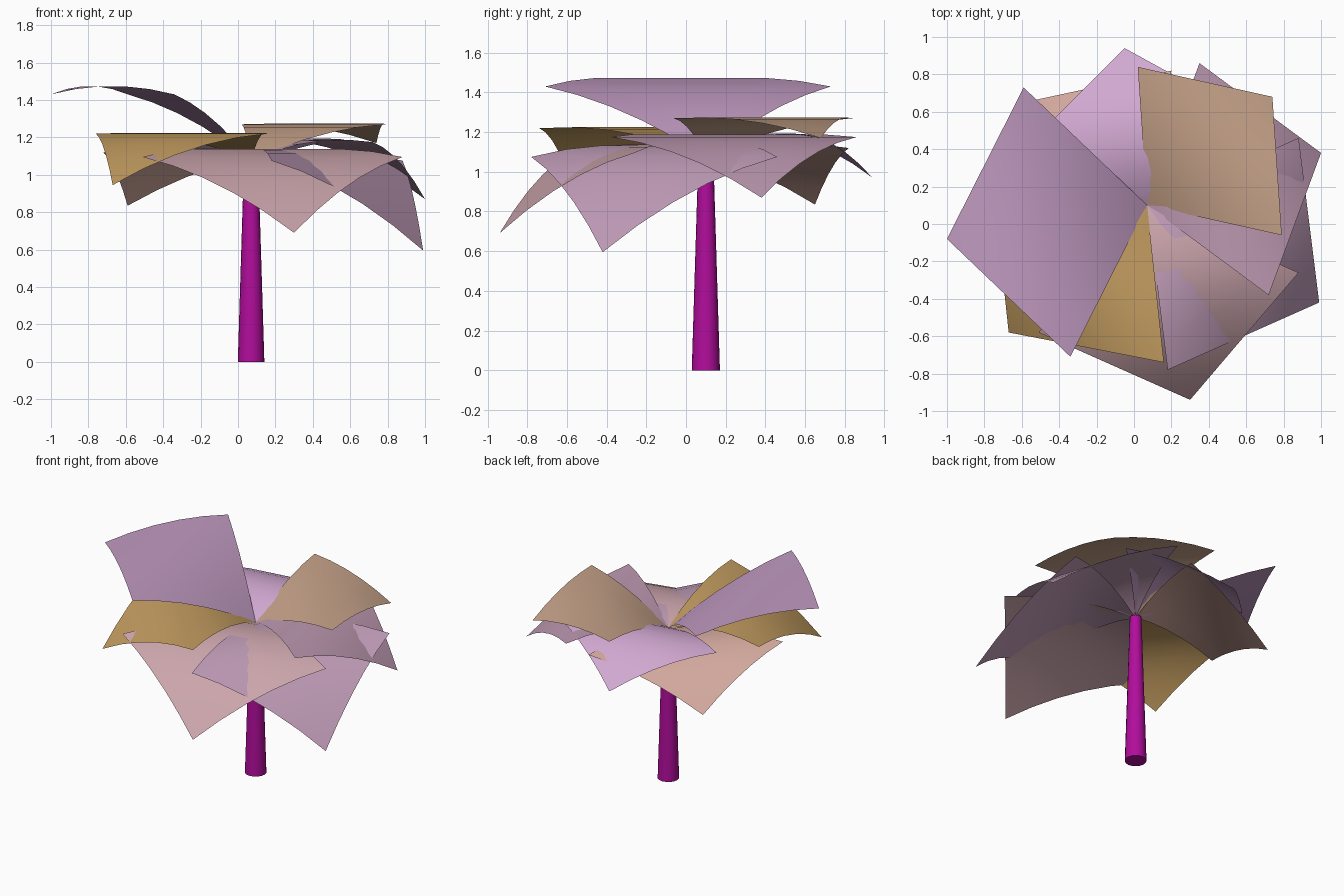
import bpy, bmesh, math

if "Cube" in bpy.data.objects:
    bpy.data.objects.remove(bpy.data.objects["Cube"])

CX, CY, TOP = 0.07, 0.10, 1.075   # trunk axis and crown height
N = 5                             # cells along each side of a leaf


def material(name, rgb):
    m = bpy.data.materials.new(name)
    m.diffuse_color = (*rgb, 1)
    m.use_nodes = True
    m.node_tree.nodes["Principled BSDF"].inputs["Base Color"].default_value = m.diffuse_color
    return m


def finish(name, bm, mat):
    me = bpy.data.meshes.new(name)
    bm.to_mesh(me)
    bm.free()
    me.materials.append(mat)
    for p in me.polygons:
        p.use_smooth = True
    ob = bpy.data.objects.new(name, me)
    bpy.context.collection.objects.link(ob)
    return ob


# Leaf: a square with one corner on the trunk, bent along its diagonal
def leaf(name, side_a, side_b, z_mid, z_tip, rgb):
    ax, ay = side_a[0] - CX, side_a[1] - CY
    bx, by = side_b[0] - CX, side_b[1] - CY
    d1, d2 = z_mid - TOP, z_tip - TOP
    drop = d1 - d2 / 2
    rise = d1 + drop
    bm = bmesh.new()
    grid = []
    for i in range(N + 1):
        row = []
        for j in range(N + 1):
            u, v = i / N, j / N
            s = u + v
            row.append(bm.verts.new((CX + u * ax + v * bx, CY + u * ay + v * by,
                                     TOP + rise * s - drop * s * s)))
        grid.append(row)
    # split every cell across the bend so the creases run straight
    for i in range(N):
        for j in range(N):
            p, q = grid[i + 1][j], grid[i][j + 1]
            bm.faces.new((grid[i][j], p, q))
            bm.faces.new((p, grid[i + 1][j + 1], q))
    bmesh.ops.recalc_face_normals(bm, faces=bm.faces)
    if sum(f.normal.z for f in bm.faces) < 0:
        bmesh.ops.reverse_faces(bm, faces=bm.faces)
    finish(name, bm, material(name + "_colour", [c ** 1.6 for c in rgb]))


# Trunk: tapered cylinder
bm = bmesh.new()
bmesh.ops.create_cone(bm, cap_ends=True, segments=16, radius1=0.071, radius2=0.038, depth=TOP)
bmesh.ops.translate(bm, verts=bm.verts, vec=(CX, CY, TOP / 2))
trunk = finish("trunk", bm, material("trunk_colour", (0.44, 0.004, 0.33)))
bpy.context.view_layer.objects.active = trunk
trunk.select_set(True)
bpy.ops.object.shade_smooth_by_angle(angle=math.radians(40))

# Crown: eight leaves (two side corners, their height, tip height)
leaf("leaf_left", (-0.59, 0.73), (-0.34, -0.71), 1.43, 1.43, (0.68, 0.50, 0.68))
leaf("leaf_back_left", (0.20, 0.82), (-0.72, -0.07), 1.12, 0.835, (0.78, 0.57, 0.52))
leaf("leaf_back", (-0.55, 0.44), (0.57, 0.60), 1.19, 0.97, (0.76, 0.56, 0.76))
leaf("leaf_back_right", (0.02, 0.84), (0.79, -0.06), 1.27, 1.17, (0.70, 0.53, 0.42))
leaf("leaf_right", (0.72, -0.38), (0.35, 0.86), 1.175, 0.87, (0.66, 0.49, 0.60))
leaf("leaf_front_right", (0.18, -0.78), (0.88, 0.46), 1.075, 0.595, (0.68, 0.51, 0.64))
leaf("leaf_front", (0.88, -0.26), (-0.51, -0.58), 1.095, 0.69, (0.72, 0.54, 0.57))
leaf("leaf_front_left", (0.16, -0.74), (-0.76, 0.26), 1.22, 0.945, (0.68, 0.50, 0.26))
